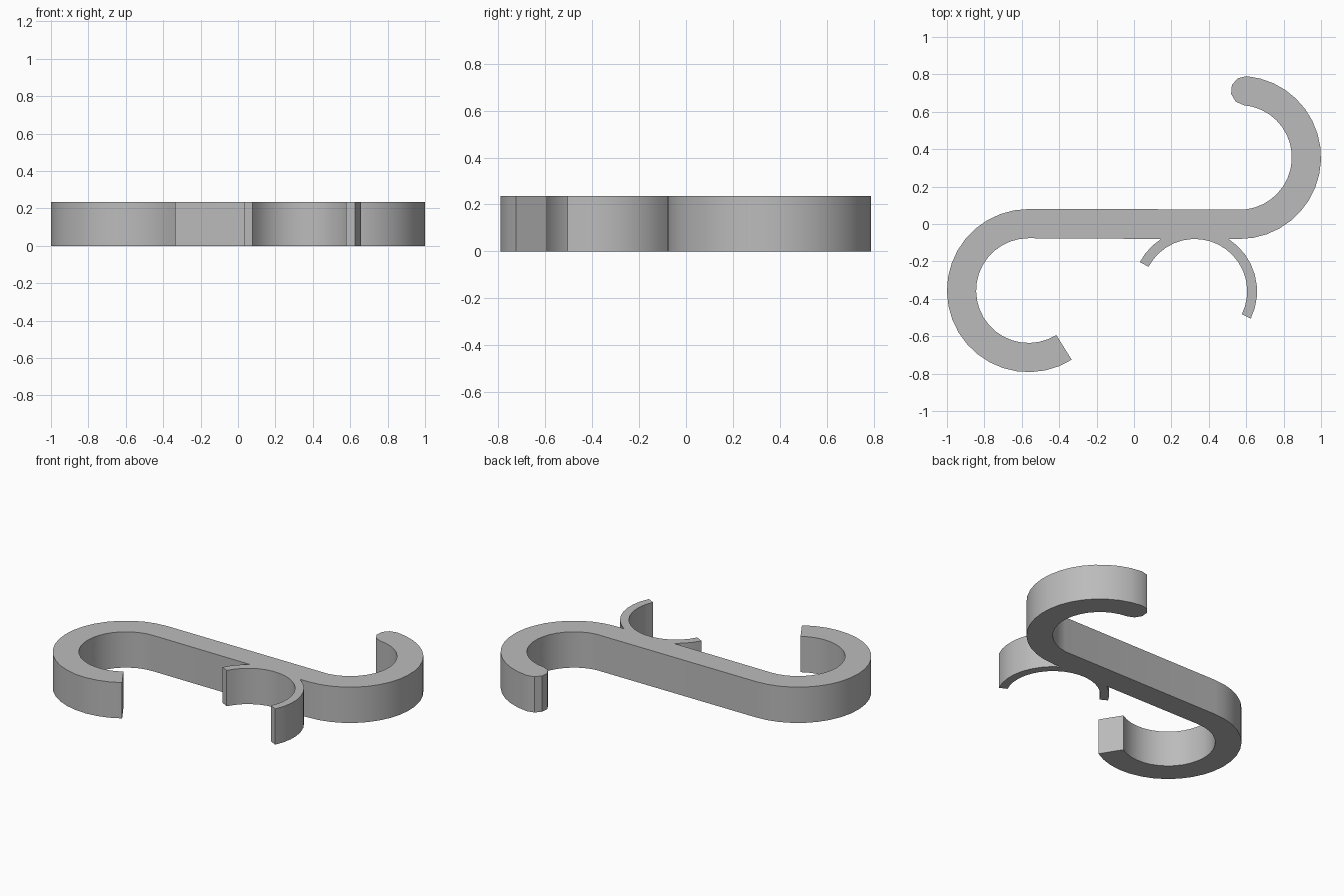
import bpy
import bmesh
import math
from mathutils import Vector

cube = bpy.data.objects.get("Cube")
if cube:
    bpy.data.objects.remove(cube, do_unlink=True)

HEIGHT = 0.235
HALF_BAR = 0.08        # half width of the straight bar
R_OUT, R_IN = 0.436, 0.28
CLIP_OUT = 0.333

left_c = Vector((-0.564, HALF_BAR - R_OUT))
right_c = Vector((0.564, R_OUT - HALF_BAR))
clip_c = Vector((0.325, -HALF_BAR - R_IN))


def arc(centre, radius, start, end, step=10):
    """Points along an arc, angles in degrees."""
    n = max(1, round(abs(end - start) / step))
    angles = [math.radians(start + (end - start) * i / n) for i in range(n + 1)]
    return [centre + radius * Vector((math.cos(a), math.sin(a))) for a in angles]


# Angle at which the outside of the clip meets the bar
meet = math.degrees(math.asin(R_IN / CLIP_OUT))
tip_angle = 85
tip_r = (R_OUT - R_IN) / 2
tip_c = arc(right_c, R_IN + tip_r, tip_angle, tip_angle)[0]

outline = []
# Large left hook, outside then inside, with its slanted cut end
outline += arc(left_c, R_OUT, 90, 302)
hook_inside = arc(left_c, R_IN, 302, 90)
outline += hook_inside
# Thin clip arms growing out of the bar
outline += arc(clip_c, CLIP_OUT, 180 - meet, 152)
outline += arc(clip_c, R_IN, 152, -26)
outline += arc(clip_c, CLIP_OUT, -26, meet)
# Right hook, with its rounded tip
outline += arc(right_c, R_OUT, -90, tip_angle)
outline += arc(tip_c, tip_r, tip_angle, tip_angle + 180, 36)[1:-1]
outline += arc(right_c, R_IN, tip_angle, -83)

# Extrude the outline into a solid
bm = bmesh.new()
base = bm.faces.new([bm.verts.new((p.x, p.y, 0)) for p in outline])
top = bmesh.ops.extrude_face_region(bm, geom=[base], use_keep_orig=True)
bmesh.ops.translate(bm, vec=(0, 0, HEIGHT),
                    verts=[v for v in top["geom"] if isinstance(v, bmesh.types.BMVert)])
bmesh.ops.recalc_face_normals(bm, faces=bm.faces[:])
mesh = bpy.data.meshes.new("double_hook_with_clip")
bm.to_mesh(mesh)
bm.free()

hook = bpy.data.objects.new("double_hook_with_clip", mesh)
bpy.context.collection.objects.link(hook)

# Plain grey finish
grey = bpy.data.materials.new("grey")
grey.use_nodes = True
colour = (0.5, 0.5, 0.5, 1)
grey.diffuse_color = colour
grey.node_tree.nodes["Principled BSDF"].inputs["Base Color"].default_value = colour
mesh.materials.append(grey)

# Smooth curved walls, sharp rims
bpy.ops.object.select_all(action="DESELECT")
hook.select_set(True)
bpy.context.view_layer.objects.active = hook
bpy.ops.object.shade_smooth_by_angle(angle=math.radians(30))
